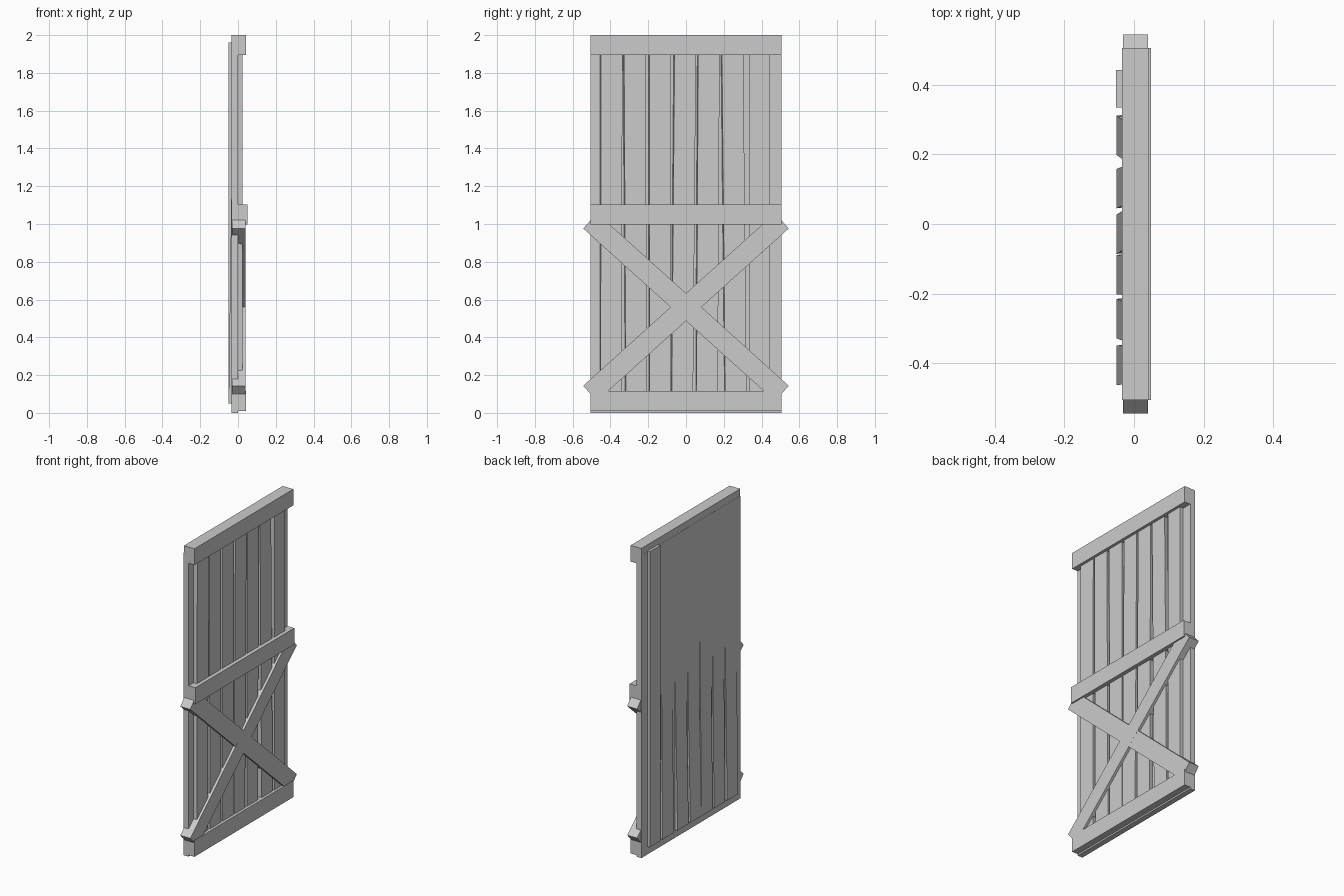
import bpy, bmesh
from math import radians
from mathutils import Matrix

if "Cube" in bpy.data.objects:
    bpy.data.objects.remove(bpy.data.objects["Cube"])


def solid(name, pts):
    """Convex solid from its eight corners."""
    bm = bmesh.new()
    for p in pts:
        bm.verts.new(p)
    res = bmesh.ops.convex_hull(bm, input=bm.verts)
    bmesh.ops.dissolve_limit(bm, angle_limit=0.001, verts=bm.verts, edges=bm.edges)
    bmesh.ops.recalc_face_normals(bm, faces=bm.faces)
    me = bpy.data.meshes.new(name)
    bm.to_mesh(me)
    bm.free()
    ob = bpy.data.objects.new(name, me)
    bpy.context.collection.objects.link(ob)
    return ob


def box(name, xs, ys, zs):
    return solid(name, [(x, y, z) for x in xs for y in ys for z in zs])


# Thin sheet behind everything
box("backing_panel", (-0.035, 0.0), (-0.505, 0.505), (0.0, 1.955))

# Horizontal rails
box("top_rail", (-0.034, 0.042), (-0.505, 0.505), (1.895, 2.0))
box("middle_rail", (-0.030, 0.049), (-0.505, 0.505), (0.998, 1.104))
box("bottom_rail", (-0.034, 0.042), (-0.505, 0.505), (0.01, 0.116))

# Crooked planks: backs sink into the panel towards the top
# (left edge at the bottom, left edge at the top)
planks = [(-0.452, -0.450), (-0.318, -0.328), (-0.192, -0.194),
          (-0.076, -0.060), (0.055, 0.065), (0.208, 0.190)]
WIDTH, SKEW = 0.113, 0.010
for i, (low, high) in enumerate(planks):
    pts = []
    for z, left, back in ((0.05, low, -0.050), (1.94, high, -0.025)):
        for y in (left, left + WIDTH):
            pts += [(back, y - SKEW, z), (0.024, y, z)]
    solid(f"plank_{i + 1}", pts)
box("straight_plank", (-0.051, 0.025), (0.335, 0.442), (0.05, 1.96))

# Crossed braces on the lower half
for side, front in ((1, 0.040), (-1, 0.0395)):
    brace = box("cross_brace", (-0.031, front), (-0.683, 0.683), (-0.0545, 0.0545))
    brace.data.transform(Matrix.Translation((0, 0, 0.56)) @
                         Matrix.Rotation(radians(42 * side), 4, 'X'))
